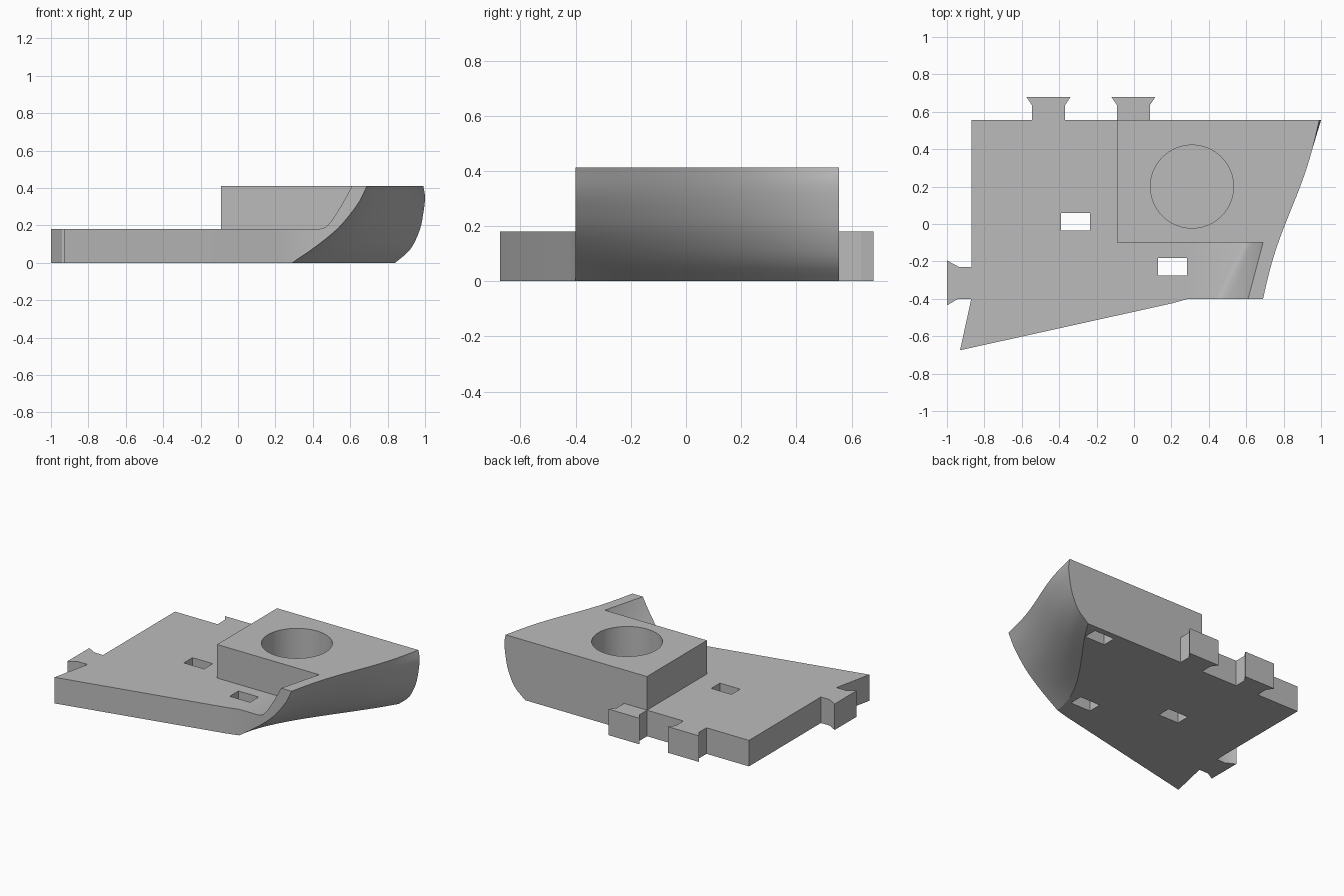
import bpy, bmesh, math

cube = bpy.data.objects.get("Cube")
if cube:
    bpy.data.objects.remove(cube, do_unlink=True)

PLATE_H, TOP = 0.18, 0.412
FRONT, STEP, BACK = -0.40, -0.10, 0.555

grey = bpy.data.materials.new("plain grey")
grey.use_nodes = True
grey.diffuse_color = (0.5, 0.5, 0.5, 1)
grey.node_tree.nodes["Principled BSDF"].inputs["Base Color"].default_value = (0.5, 0.5, 0.5, 1)


def loft(name, rings):
    """Solid skinned through rings of matching points, capped at both ends."""
    bm = bmesh.new()
    loops = [[bm.verts.new(p) for p in ring] for ring in rings]
    n = len(loops[0])
    for a, b in zip(loops, loops[1:]):
        for i in range(n):
            j = (i + 1) % n
            bm.faces.new((a[i], a[j], b[j], b[i]))
    bm.faces.new(loops[0])
    bm.faces.new(loops[-1])
    bmesh.ops.recalc_face_normals(bm, faces=bm.faces)
    mesh = bpy.data.meshes.new(name)
    bm.to_mesh(mesh)
    bm.free()
    mesh.materials.append(grey)
    obj = bpy.data.objects.new(name, mesh)
    bpy.context.collection.objects.link(obj)
    return obj


def prism(name, outline, z0, z1):
    return loft(name, [[(x, y, z) for x, y in outline] for z in (z0, z1)])


def box(name, x, y, w, d, z0, z1):
    return prism(name, [(x - w/2, y - d/2), (x + w/2, y - d/2),
                        (x + w/2, y + d/2), (x - w/2, y + d/2)], z0, z1)


def combine(target, other, operation):
    mod = target.modifiers.new("cut", 'BOOLEAN')
    mod.operation, mod.solver, mod.object = operation, 'EXACT', other
    bpy.context.view_layer.objects.active = target
    bpy.ops.object.modifier_apply(modifier=mod.name)
    bpy.data.objects.remove(other, do_unlink=True)


def resample(points, count):
    """Smooth Catmull-Rom pass through a few section points."""
    out = []
    for k in range(count + 1):
        u = k / count * (len(points) - 1)
        i = min(int(u), len(points) - 2)
        f = u - i
        b, c = points[i], points[i + 1]
        a = points[i - 1] if i else tuple(2*p - q for p, q in zip(b, c))
        d = points[i + 2] if i + 2 < len(points) else tuple(2*q - p for p, q in zip(b, c))
        out.append(tuple(0.5 * (2*q + (r - p)*f + (2*p - 5*q + 4*r - s)*f*f
                                + (3*q - p - 3*r + s)*f**3)
                         for p, q, r, s in zip(a, b, c, d)))
    return out


# Curved outer side: front and back sections, blended along y
front_curve = resample([(0.29, 0), (0.42, 0.09), (0.53, 0.18), (0.60, 0.26), (0.65, 0.33), (0.69, TOP)], 15)
back_curve = resample([(0.84, 0), (0.92, 0.07), (0.97, 0.17), (0.99, 0.26), (1.0, 0.35), (0.99, TOP)], 15)
fillet = resample([(0, 0), (0.2, 0.04), (0.37, 0.17), (0.55, 0.38), (0.78, 0.68), (1, 1)], 10)


def side(y):
    t = (y - FRONT) / (BACK - FRONT)
    pts = []
    for (xf, zf), (xb, zb) in zip(front_curve, back_curve):
        s = zf / TOP
        x = xf + (xb - xf) * t
        x -= 0.45 * t * (1 - t)**2 * (1 - s) + 0.014 * s * math.sin(2 * math.pi * t)
        pts.append((x, y, zf + (zb - zf) * t))
    return pts


def wall_section(y):
    t = (y - FRONT) / (STEP - FRONT)
    low, high = 0.43 + 0.16 * t, 0.61 + 0.08 * t
    inner = [(low + (high - low) * u, y, PLATE_H + (TOP - PLATE_H) * v) for u, v in fillet]
    return [(0.2, y, 0)] + side(y) + inner[::-1] + [(0.2, y, PLATE_H)]


def block_section(y):
    return [(-0.09, y, 0)] + side(y) + [(-0.09, y, TOP)]


def stations(a, b, n):
    return [a + (b - a) * i / n for i in range(n + 1)]


# Base plate with dovetail tabs on the back and on its right side
def back_tab(x):
    return [(x + 0.088, BACK), (x + 0.088, 0.635), (x + 0.118, 0.68),
            (x - 0.118, 0.68), (x - 0.088, 0.635), (x - 0.088, BACK)]


side_tab = [(-0.87, -0.23), (-0.935, -0.23), (-1, -0.195),
            (-1, -0.435), (-0.94, -0.40), (-0.87, -0.40)]
outline = ([(-0.93, -0.675), (0.2, -0.425), (0.29, FRONT), (0.29, BACK)]
           + back_tab(-0.003) + back_tab(-0.457) + [(-0.87, BACK)] + side_tab)
body = prism("base_plate_with_block", outline, 0, PLATE_H)

# Raised block and the thin curved wall in front of it
combine(body, loft("raised_block", [block_section(y) for y in stations(STEP, BACK, 16)]), 'UNION')
combine(body, loft("curved_wall", [wall_section(y) for y in stations(FRONT, STEP, 8)]), 'UNION')

# Round well in the block
ring = [(0.31 + 0.222 * math.cos(a), 0.2 + 0.222 * math.sin(a))
        for a in (2 * math.pi * i / 64 for i in range(64))]
combine(body, prism("well_cutter", ring, PLATE_H, 0.6), 'DIFFERENCE')

# Two through slots and one blind slot under the block
for x, y, top in ((-0.312, 0.012, 0.3), (0.207, -0.228, 0.3), (0.672, 0.465, PLATE_H)):
    combine(body, box("slot_cutter", x, y, 0.155, 0.095, -0.1, top), 'DIFFERENCE')

bpy.ops.object.select_all(action='DESELECT')
body.select_set(True)
bpy.context.view_layer.objects.active = body
bpy.ops.object.shade_smooth_by_angle(angle=math.radians(30))
